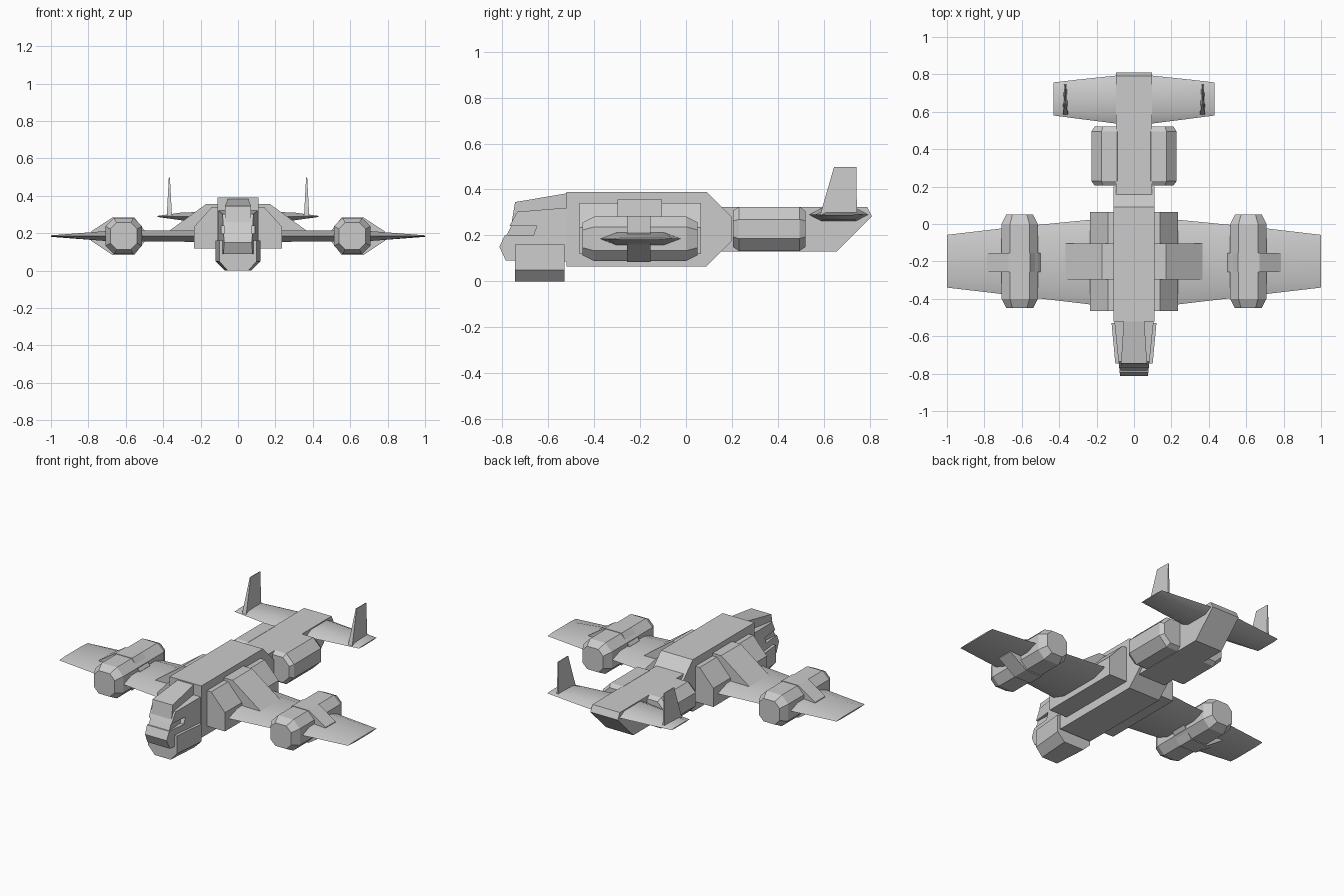
import bpy, bmesh

if "Cube" in bpy.data.objects:
    bpy.data.objects.remove(bpy.data.objects["Cube"])


def loft(name, rings, mirror=False, smooth=0):
    """Skin a row of equal-length rings, cap both ends, optionally mirror over x."""
    bm = bmesh.new()
    loops = [[bm.verts.new(p) for p in ring] for ring in rings]
    n = len(loops[0])
    for a, b in zip(loops, loops[1:]):
        for i in range(n):
            bm.faces.new((a[i], a[(i + 1) % n], b[(i + 1) % n], b[i]))
    bm.faces.new(loops[0])
    bm.faces.new(loops[-1][::-1])
    bmesh.ops.recalc_face_normals(bm, faces=bm.faces)
    mesh = bpy.data.meshes.new(name)
    bm.to_mesh(mesh)
    bm.free()
    ob = bpy.data.objects.new(name, mesh)
    bpy.context.collection.objects.link(ob)
    if mirror:
        ob.modifiers.new("mirror", 'MIRROR')
    if smooth:
        mesh.shade_smooth()
        bpy.context.view_layer.objects.active = ob
        ob.select_set(True)
        bpy.ops.object.shade_smooth_by_angle(angle=smooth)
        ob.select_set(False)
    return ob


def side_prism(name, profile, width):
    """Side (y, z) profile spread to +-width(y)."""
    return loft(name, [[(s * width(y), y, z) for y, z in profile] for s in (-1, 1)])


def front_prism(name, profile, y0, y1):
    """Front (x, z) profile run from y0 to y1, mirrored."""
    return loft(name, [[(x, y, z) for x, z in profile] for y in (y0, y1)], True)


def taper(w_back, w_front, y_back=-0.52, y_front=-0.78):
    return lambda y: w_back + (w_front - w_back) * (y - y_back) / (y_front - y_back)


def octagon_pod(name, cx, cz, r, flat, y0, y1, inset, ends):
    """Eight-sided pod with tapered ends."""
    rings = []
    for y, k in ((y0, ends), (y0 + inset, 1), (y1 - inset, 1), (y1, ends)):
        a, b = r * k, flat * k
        pts = [(a, -b), (a, b), (b, a), (-b, a), (-a, b), (-a, -b), (-b, -a), (b, -a)]
        rings.append([(cx + u, y, cz + v) for u, v in pts])
    return loft(name, rings, True)


def wing(name, stations, cz):
    """Six-sided wing; each station is x, leading y, trailing y, half thickness."""
    rings = []
    for x, le, te, t in stations:
        c = te - le
        sec = [(0, 0), (0.2, 1), (0.8, 1), (1, 0), (0.8, -1), (0.2, -1)]
        rings.append([(x, le + u * c, cz + v * t) for u, v in sec])
    return loft(name, rings, True, 0.5)


# Fuselage and tail boom
side_prism("fuselage", [(-0.52, 0.065), (-0.52, 0.39), (0.09, 0.39), (0.2, 0.28),
                        (0.2, 0.175), (0.09, 0.065)], lambda y: 0.11)
side_prism("tail_boom", [(0.05, 0.13), (0.05, 0.323), (0.79, 0.323), (0.81, 0.283),
                         (0.657, 0.13)], lambda y: 0.095)

# Nose: narrow core with roof, wider stepped cheeks, chin block
side_prism("nose_core", [(-0.5, 0.1), (-0.5, 0.385), (-0.52, 0.383), (-0.745, 0.345),
                         (-0.762, 0.24), (-0.785, 0.195), (-0.77, 0.1)], taper(0.055, 0.072))
side_prism("upper_cheeks", [(-0.5, 0.2), (-0.5, 0.322), (-0.735, 0.303), (-0.77, 0.24),
                            (-0.65, 0.24), (-0.665, 0.2)], taper(0.105, 0.078))
side_prism("lower_nose", [(-0.5, 0.085), (-0.5, 0.2), (-0.79, 0.2), (-0.813, 0.15),
                          (-0.785, 0.09)], taper(0.105, 0.078))
loft("chin_block", [[(s * w, y, z) for s, w, z in
                     ((1, a, 0.16), (1, a, 0.05), (1, b, 0), (-1, b, 0), (-1, a, 0.05), (-1, a, 0.16))]
                    for y, a, b in ((-0.745, 0.1, 0.055), (-0.53, 0.12, 0.07))])

# Side pods and wing root fairings
front_prism("side_pod", [(0.09, 0.118), (0.235, 0.118), (0.235, 0.235), (0.14, 0.34),
                         (0.09, 0.34)], -0.465, 0.065)
front_prism("wing_root_fairing", [(0.09, 0.19), (0.375, 0.19), (0.375, 0.208), (0.17, 0.357),
                                  (0.09, 0.357)], -0.298, -0.105)

# Main wing and tailplane
wing("main_wing", [(0.09, -0.447, 0.037, 0.032), (0.7, -0.375, -0.023, 0.027),
                   (1, -0.34, -0.058, 0.004)], 0.185)
wing("tailplane", [(0.08, 0.535, 0.795, 0.027), (0.3, 0.563, 0.772, 0.021),
                   (0.43, 0.58, 0.757, 0.003)], 0.29)

# Wing engines with cross fairings, rear engines
octagon_pod("wing_engine", 0.611, 0.185, 0.097, 0.052, -0.45, 0.05, 0.05, 0.74)
front_prism("engine_fairing", [(0.5, 0.155), (0.5, 0.215), (0.555, 0.285), (0.67, 0.285),
                               (0.785, 0.21), (0.785, 0.16), (0.67, 0.083), (0.555, 0.083)],
            -0.256, -0.155)
octagon_pod("rear_engine", 0.132, 0.228, 0.096, 0.042, 0.205, 0.52, 0.025, 0.82)

# Tail fins
loft("tail_fin", [[(0.367 + t, a, z), (0.367 + t / 2, b, z), (0.367 - t / 2, b, z), (0.367 - t, a, z)]
                  for z, a, b, t in ((0.29, 0.585, 0.745, 0.014), (0.498, 0.645, 0.742, 0.003))], True)
